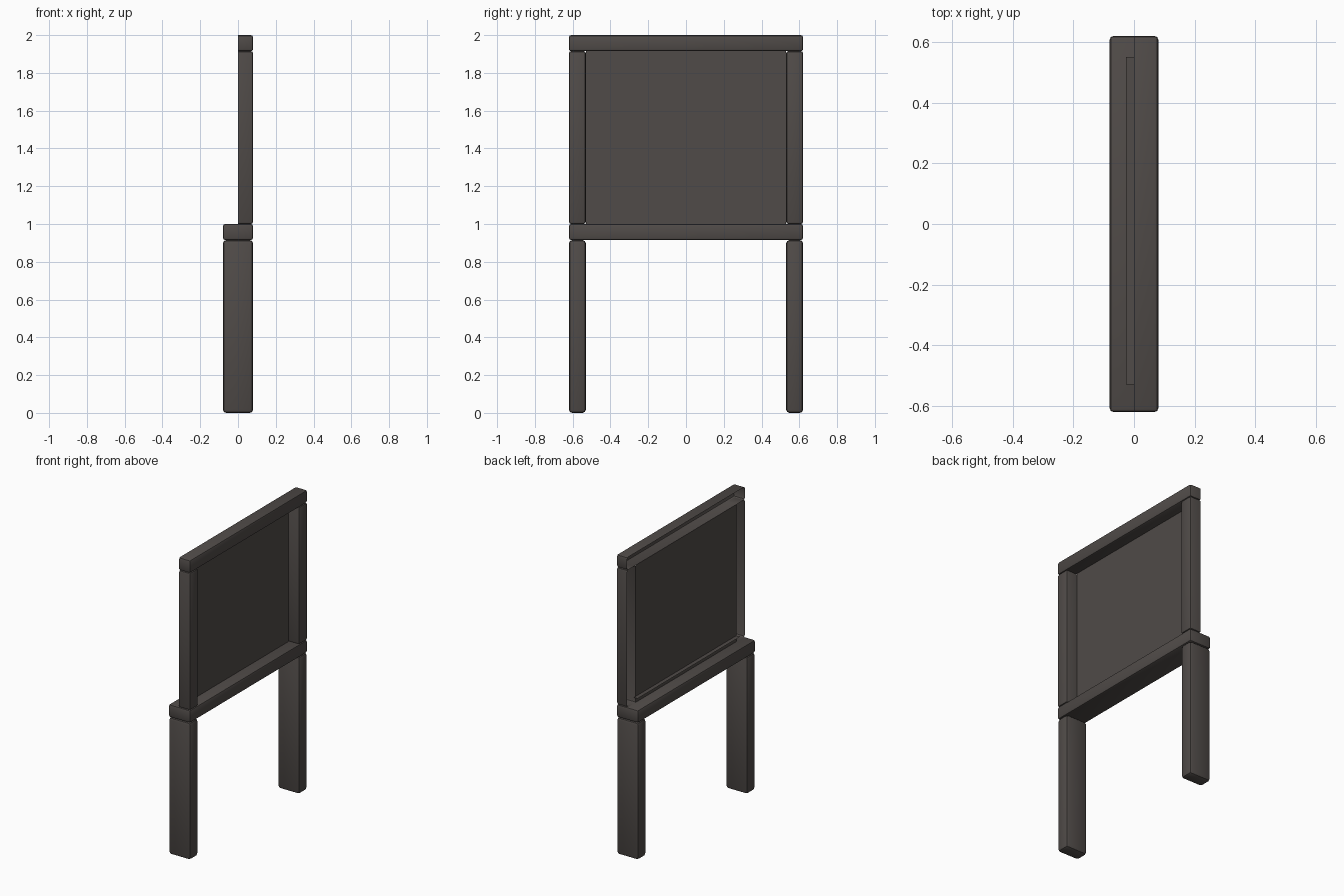
import bpy
import bmesh
from mathutils import Vector

cube = bpy.data.objects.get("Cube")
if cube:
    bpy.data.objects.remove(cube, do_unlink=True)

# One dark wood colour for every part
wood = bpy.data.materials.new("dark_brown_wood")
wood.use_nodes = True
colour = (0.08, 0.07, 0.065, 1)
wood.diffuse_color = colour
wood.node_tree.nodes["Principled BSDF"].inputs["Base Color"].default_value = colour

DEPTH = 0.08      # half thickness of the legs and sill
HALF = 0.62       # half width of the whole frame
POST = 0.53       # inner edge of legs and posts
SILL_LOW, SILL_TOP = 0.915, 1.0
RAIL_LOW, RAIL_TOP = 1.915, 2.0


def finish(name, bm):
    mesh = bpy.data.meshes.new(name)
    bm.to_mesh(mesh)
    bm.free()
    mesh.materials.append(wood)
    obj = bpy.data.objects.new(name, mesh)
    bpy.context.collection.objects.link(obj)
    bpy.ops.object.select_all(action="DESELECT")
    obj.select_set(True)
    bpy.context.view_layer.objects.active = obj
    bpy.ops.object.shade_smooth_by_angle()
    return obj


def beam(name, y, z, bevel=0.012, half=False):
    """Rounded beam; half=True keeps only the open shell at x > 0."""
    bm = bmesh.new()
    bmesh.ops.create_cube(bm, size=1)
    size = Vector((2 * DEPTH, y[1] - y[0], z[1] - z[0]))
    centre = Vector((0, sum(y) / 2, sum(z) / 2))
    for v in bm.verts:
        v.co = v.co * size + centre
    bmesh.ops.bevel(bm, geom=bm.edges[:], offset=bevel, segments=2,
                    profile=0.5, affect="EDGES")
    if half:
        bmesh.ops.bisect_plane(bm, geom=bm.verts[:] + bm.edges[:] + bm.faces[:],
                               plane_co=(0, 0, 0), plane_no=(1, 0, 0),
                               clear_inner=True)
    return finish(name, bm)


def sheet(name, corners):
    bm = bmesh.new()
    bm.faces.new([bm.verts.new(c) for c in corners])
    return finish(name, bm)


# Legs below the sill and open-backed posts above it
for side, y in (("front", (-HALF, -POST)), ("back", (POST, HALF))):
    beam(side + "_leg", y, (0, SILL_LOW), bevel=0.018)
    beam(side + "_post", y, (SILL_TOP, RAIL_LOW), half=True)

# Horizontal members
beam("sill", (-HALF, HALF), (SILL_LOW, SILL_TOP))
beam("top_rail", (-HALF, HALF), (RAIL_LOW, RAIL_TOP), half=True)

# Thin panel filling the frame, with a narrow ledge behind its foot
sheet("panel", [(0, -POST, SILL_TOP), (0, POST, SILL_TOP),
                (0, POST, RAIL_LOW), (0, -POST, RAIL_LOW)])
LEDGE = 1.04
sheet("panel_ledge", [(-0.027, -POST, LEDGE), (0, -POST, LEDGE),
                      (0, 0.55, LEDGE), (-0.027, 0.55, LEDGE)])
